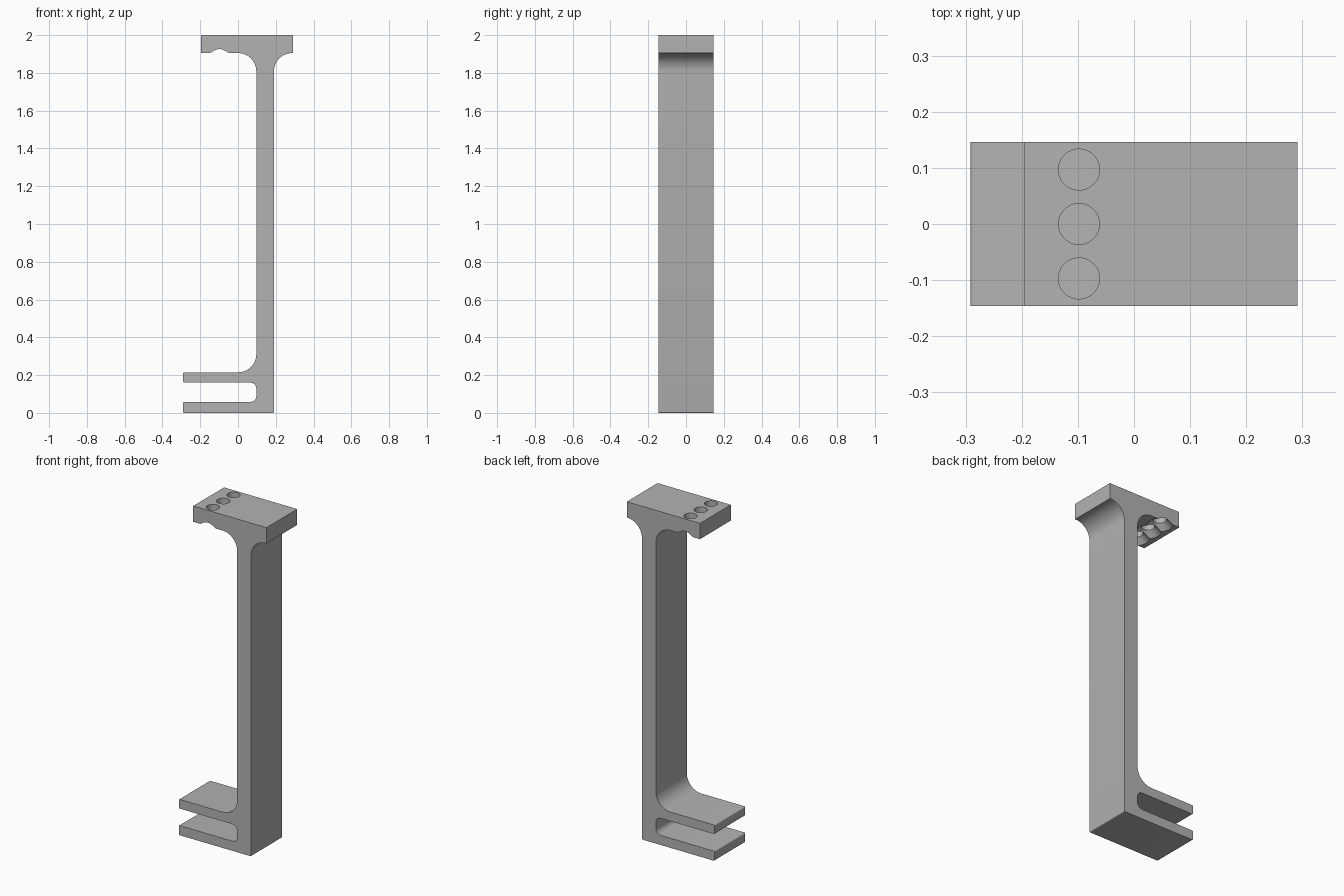
import bpy, bmesh
from math import sin, cos, radians, pi
from mathutils import Matrix

cube = bpy.data.objects.get("Cube")
if cube:
    bpy.data.objects.remove(cube, do_unlink=True)

grey = bpy.data.materials.new("plain grey")
grey.use_nodes = True
COLOUR = (0.45, 0.45, 0.45, 1)
grey.diffuse_color = COLOUR
grey.node_tree.nodes["Principled BSDF"].inputs["Base Color"].default_value = COLOUR

HALF = 0.146            # half depth
TOP, UNDER = 2.0, 1.905  # mounting plate
COL_L, COL_R = 0.097, 0.19
TIP, PLATE_L, PLATE_R = -0.291, -0.195, 0.291
R, SLOT_R, EDGE = 0.097, 0.032, 0.006


def arc(cx, cz, r, start, end, steps=12):
    angles = [radians(start + (end - start) * i / steps) for i in range(steps + 1)]
    return [(cx + r * cos(a), cz + r * sin(a)) for a in angles]


def tip(z0, z1):
    """Rounded arm end, from its top edge down to its lower edge."""
    return (arc(TIP + EDGE, z1 - EDGE, EDGE, 90, 180, 3)
            + arc(TIP + EDGE, z0 + EDGE, EDGE, 180, 270, 3))


def new_object(name, bm):
    mesh = bpy.data.meshes.new(name)
    bmesh.ops.recalc_face_normals(bm, faces=bm.faces)
    bm.to_mesh(mesh)
    bm.free()
    obj = bpy.data.objects.new(name, mesh)
    bpy.context.collection.objects.link(obj)
    mesh.materials.append(grey)
    return obj


# Bracket profile, counter-clockwise from the plate's top right corner
profile = [(PLATE_R, TOP), (PLATE_L, TOP), (PLATE_L, UNDER)]
profile += arc(COL_L - R, UNDER - R, R, 90, 0)
profile += arc(COL_L - R, 0.215 + R, R, 0, -90)
profile += tip(0.16, 0.215)
profile += arc(COL_L - SLOT_R, 0.16 - SLOT_R, SLOT_R, 90, 0, 8)
profile += arc(COL_L - SLOT_R, 0.058 + SLOT_R, SLOT_R, 0, -90, 8)
profile += tip(0, 0.058)
profile += arc(COL_R - EDGE, EDGE, EDGE, -90, 0, 3)
profile += arc(COL_R + R, UNDER - R, R, 180, 90)
profile += [(PLATE_R, UNDER)]

bm = bmesh.new()
face = bm.faces.new([bm.verts.new((x, -HALF, z)) for x, z in profile])
side = bmesh.ops.extrude_face_region(bm, geom=[face])
bmesh.ops.translate(bm, vec=(0, 2 * HALF, 0),
                    verts=[v for v in side["geom"] if isinstance(v, bmesh.types.BMVert)])
bracket = new_object("bracket", bm)

# Three countersunk screw holes, flared on the underside
bpy.context.view_layer.objects.active = bracket
bracket.select_set(True)
HOLE_R, SINK_R, BELOW = 0.0365, 0.07, 0.01
levels = [(SINK_R + BELOW, UNDER - BELOW), (HOLE_R, UNDER + SINK_R - HOLE_R),
          (HOLE_R, TOP + 0.05)]
for y in (-0.097, 0, 0.097):
    bm = bmesh.new()
    rings = [[bm.verts.new((-0.098 + r * cos(2 * pi * i / 48), y + r * sin(2 * pi * i / 48), z))
              for i in range(48)] for r, z in levels]
    for low, high in zip(rings, rings[1:]):
        for i in range(48):
            j = (i + 1) % 48
            bm.faces.new((low[i], low[j], high[j], high[i]))
    bm.faces.new(rings[0])
    bm.faces.new(rings[-1])
    cutter = new_object("hole_cutter", bm)
    cutter.hide_render = True
    cut = bracket.modifiers.new("screw hole", "BOOLEAN")
    cut.operation = "DIFFERENCE"
    cut.solver = "EXACT"
    cut.object = cutter
    bpy.ops.object.modifier_apply(modifier=cut.name)
    bpy.data.objects.remove(cutter, do_unlink=True)

bpy.ops.object.shade_smooth_by_angle(angle=radians(32))
